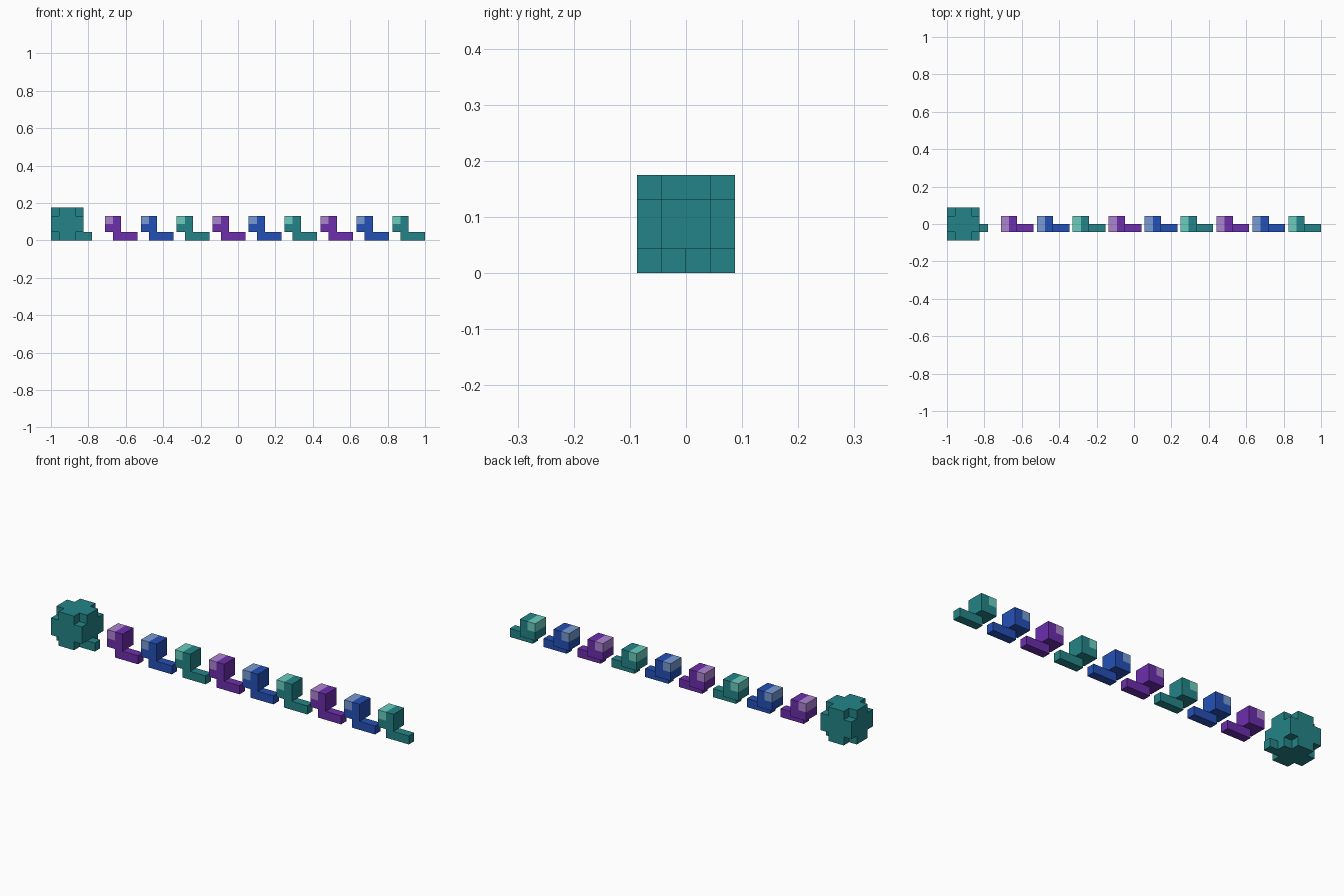
import bpy
import bmesh
from mathutils import Vector

if "Cube" in bpy.data.objects:
    bpy.data.objects.remove(bpy.data.objects["Cube"])

U = 2 / 45.8  # edge length of one grid cell


def material(name, rgb):
    m = bpy.data.materials.new(name)
    lin = [((c / 255 + 0.055) / 1.055) ** 2.4 for c in rgb]
    m.diffuse_color = (*lin, 1)
    m.use_nodes = True
    m.node_tree.nodes["Principled BSDF"].inputs["Base Color"].default_value = m.diffuse_color
    return m


BASE = {
    "teal": material("teal", (36, 132, 135)),
    "purple": material("purple", (108, 46, 172)),
    "blue": material("blue", (36, 80, 182)),
}
PALE = {
    "teal": material("pale_teal", (106, 204, 190)),
    "purple": material("pale_purple", (172, 132, 208)),
    "blue": material("pale_blue", (118, 154, 210)),
}


def cell_solid(name, cells, origin, mats, slot=lambda c: 0):
    """Closed outer skin around a set of grid cells."""
    bm = bmesh.new()
    verts = {}

    def vert(p):
        if p not in verts:
            verts[p] = bm.verts.new(Vector(origin) + Vector(p) * U)
        return verts[p]

    for c in sorted(cells):
        for axis in range(3):
            for side in (0, 1):
                n = list(c)
                n[axis] += 2 * side - 1
                if tuple(n) in cells:
                    continue
                a, b = (axis + 1) % 3, (axis + 2) % 3
                ring = []
                for da, db in ((0, 0), (1, 0), (1, 1), (0, 1)):
                    p = list(c)
                    p[axis] += side
                    p[a] += da
                    p[b] += db
                    ring.append(vert(tuple(p)))
                if side == 0:
                    ring.reverse()
                bm.faces.new(ring).material_index = slot(c)
    me = bpy.data.meshes.new(name)
    bm.to_mesh(me)
    bm.free()
    for m in mats:
        me.materials.append(m)
    ob = bpy.data.objects.new(name, me)
    bpy.context.collection.objects.link(ob)


def block(x, y, z):
    return {(i, j, k) for i in range(*x) for j in range(*y) for k in range(*z)}


# Large block with its eight corners notched, plus a small foot
big = {c for c in block((0, 4), (-2, 2), (0, 4))
       if not (c[0] in (0, 3) and c[1] in (-2, 1) and c[2] in (0, 3))}
big.add((4, -1, 0))
cell_solid("large_block", big, (-1, 0, 0), [BASE["teal"]])

# Row of nine small figures: raised cube with a pale visor, and a low tail
figure = block((0, 2), (-1, 1), (1, 3)) | block((1, 4), (-1, 0), (0, 1))
for i in range(9):
    hue = ("purple", "blue", "teal")[i % 3]
    cell_solid(f"small_figure_{i + 1}", figure, (-1 + (6.6 + 4.4 * i) * U, 0, 0),
               [BASE[hue], PALE[hue]],
               lambda c: int(c[0] == 0 and c[2] == 2))
